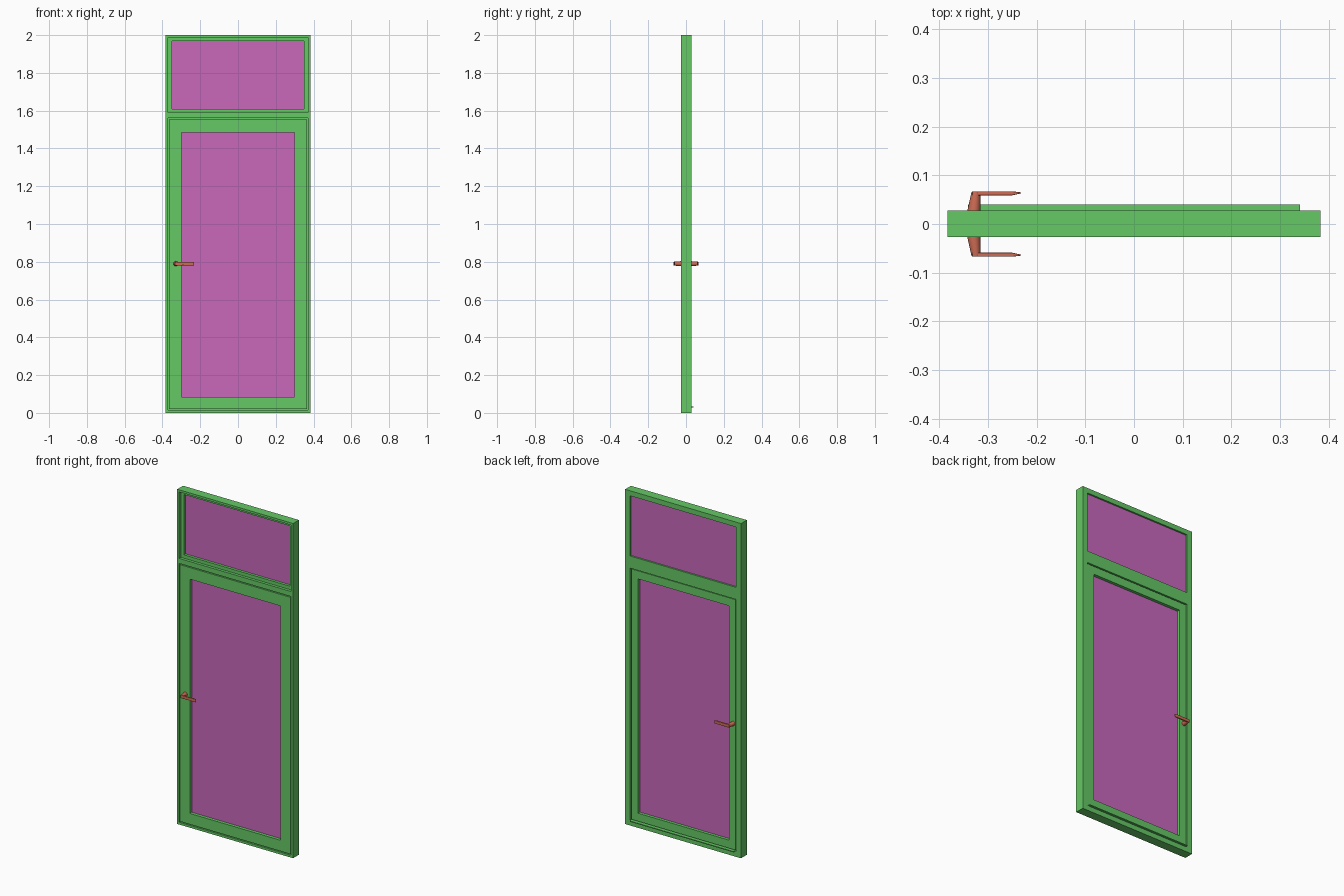
import bpy, bmesh, math

if "Cube" in bpy.data.objects:
    bpy.data.objects.remove(bpy.data.objects["Cube"])


def material(name, color):
    m = bpy.data.materials.new(name)
    m.diffuse_color = color
    m.use_nodes = True
    m.node_tree.nodes["Principled BSDF"].inputs["Base Color"].default_value = m.diffuse_color
    return m


GREEN = material("frame_green", (0.13, 0.58, 0.13, 1))
PINK = material("glass_pink", (0.58, 0.14, 0.50, 1))
RED = material("handle_red", (0.62, 0.15, 0.09, 1))


def finish(name, bm, mat):
    bmesh.ops.recalc_face_normals(bm, faces=bm.faces)
    me = bpy.data.meshes.new(name)
    bm.to_mesh(me)
    bm.free()
    me.materials.append(mat)
    ob = bpy.data.objects.new(name, me)
    bpy.context.collection.objects.link(ob)
    return ob


def bridge(bm, a, b):
    n = len(a)
    for i in range(n):
        bm.faces.new((a[i], a[(i + 1) % n], b[(i + 1) % n], b[i]))


def frame(name, profile, mat=GREEN):
    """Rectangular frame; each profile point is (half width, z low, z high, y)."""
    bm = bmesh.new()
    rings = [[bm.verts.new(c) for c in
              ((-w, y, lo), (w, y, lo), (w, y, hi), (-w, y, hi))]
             for w, lo, hi, y in profile]
    for i, r in enumerate(rings):
        bridge(bm, r, rings[(i + 1) % len(rings)])
    return finish(name, bm, mat)


def box(name, w, y0, y1, z0, z1, mat):
    bm = bmesh.new()
    a, b = [[bm.verts.new(c) for c in
             ((-w, y, z0), (w, y, z0), (w, y, z1), (-w, y, z1))] for y in (y0, y1)]
    bridge(bm, a, b)
    bm.faces.new(a)
    bm.faces.new(b)
    return finish(name, bm, mat)


F, B = -0.027, 0.028      # front and back planes of the frame
STEP = -0.010             # depth of the front rebate
BAR = 1.575               # middle of the transom bar

# Fixed frame: a stepped surround for the door and one for the transom light
frame("door_surround", [
    (0.383, 0, BAR, F), (0.370, 0.014, 1.560, F), (0.370, 0.014, 1.560, STEP),
    (0.350, 0.032, 1.538, STEP), (0.350, 0.032, 1.538, B), (0.383, 0, BAR, B)])
frame("transom_surround", [
    (0.383, BAR, 2, F), (0.370, 1.590, 1.987, F), (0.370, 1.590, 1.987, STEP),
    (0.350, 1.610, 1.970, STEP), (0.350, 1.610, 1.970, B), (0.383, BAR, 2, B)])
box("transom_glass", 0.352, 0.006, 0.018, 1.608, 1.972, PINK)

# Door leaf with a front lip lapping the surround
frame("door_leaf", [
    (0.365, 0.020, 1.554, F), (0.300, 0.085, 1.485, F), (0.300, 0.085, 1.485, 0.024),
    (0.345, 0.037, 1.533, 0.024), (0.345, 0.037, 1.533, STEP - 0.001),
    (0.365, 0.020, 1.554, STEP - 0.001)])
box("door_glass", 0.302, -0.008, 0.006, 0.083, 1.487, PINK)

# Drip strip at the foot of the back
box("drip_strip", 0.341, 0.022, 0.040, 0.029, 0.034, GREEN)

# Lever handles, one on each face
HZ = 0.79
for label, s in (("front", -1), ("back", 1)):
    bm = bmesh.new()
    rings = []
    for x0, x1, y, r in ((-0.342, -0.316, 0.022, 0.013), (-0.342, -0.316, 0.030, 0.013),
                         (-0.334, -0.316, 0.066, 0.010)):
        c, h = (x0 + x1) / 2, (x1 - x0) / 2
        rings.append([bm.verts.new((c + h * math.cos(t * math.tau / 20), s * y,
                                    HZ + r * math.sin(t * math.tau / 20)))
                      for t in range(20)])
    for a, b in zip(rings, rings[1:]):
        bridge(bm, a, b)
    bm.faces.new(rings[0])
    bm.faces.new(rings[-1])
    stem = finish(label + "_handle_stem", bm, RED)

    # Lever outline seen from above, extruded in height with a softened edge
    bm = bmesh.new()
    outline = [(-0.333, 0.059), (-0.250, 0.059), (-0.232, 0.063),
               (-0.232, 0.065), (-0.248, 0.067), (-0.333, 0.067)]
    lo, hi = [[bm.verts.new((x, s * y, z)) for x, y in outline]
              for z in (HZ - 0.009, HZ + 0.009)]
    bridge(bm, lo, hi)
    bm.faces.new(lo)
    bm.faces.new(hi)
    lever = finish(label + "_handle_lever", bm, RED)
    bev = lever.modifiers.new("soft_edges", "BEVEL")
    bev.width, bev.segments = 0.0015, 2

    for ob in (stem, lever):
        bpy.ops.object.select_all(action="DESELECT")
        ob.select_set(True)
        bpy.context.view_layer.objects.active = ob
        bpy.ops.object.shade_smooth_by_angle(angle=math.radians(35))
